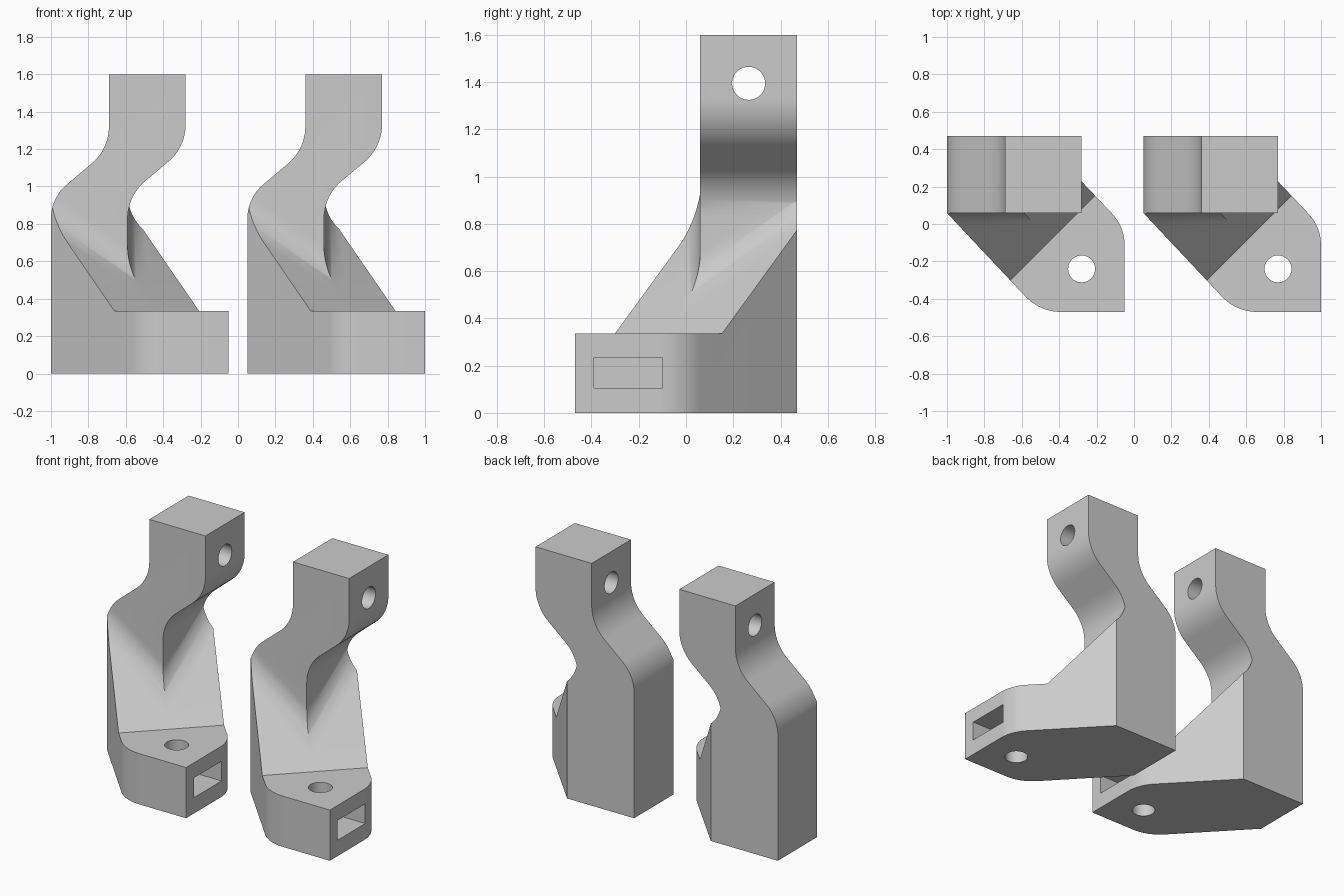
import bpy, bmesh, math
from mathutils import Vector

if "Cube" in bpy.data.objects:
    bpy.data.objects.remove(bpy.data.objects["Cube"])

grey = bpy.data.materials.new("plain grey")
grey.diffuse_color = (0.6, 0.6, 0.6, 1)
grey.use_nodes = True
grey.node_tree.nodes["Principled BSDF"].inputs["Base Color"].default_value = grey.diffuse_color


def make(name, verts, faces):
    bm = bmesh.new()
    vs = [bm.verts.new(v) for v in verts]
    for f in faces:
        bm.faces.new([vs[i] for i in f])
    bmesh.ops.recalc_face_normals(bm, faces=bm.faces)
    me = bpy.data.meshes.new(name)
    bm.to_mesh(me)
    bm.free()
    me.materials.append(grey)
    ob = bpy.data.objects.new(name, me)
    bpy.context.collection.objects.link(ob)
    return ob


def prism(name, pts, axis, lo, hi):
    """Extrude a 2D outline along an axis (pts are the other two axes in order)."""
    def place(p, h):
        c = list(p)
        c.insert("xyz".index(axis), h)
        return c
    n = len(pts)
    verts = [place(p, lo) for p in pts] + [place(p, hi) for p in pts]
    faces = [list(range(n)), list(range(n, 2 * n))]
    faces += [[i, (i + 1) % n, n + (i + 1) % n, n + i] for i in range(n)]
    return make(name, verts, faces)


def circle(cx, cy, r, n=40):
    return [(cx + r * math.cos(2 * math.pi * i / n), cy + r * math.sin(2 * math.pi * i / n)) for i in range(n)]


def arc(u, v, f):
    """Unit vector a fraction f of the way round from u to v."""
    u, v = u.normalized(), v.normalized()
    w = u.angle(v)
    return (u * math.sin((1 - f) * w) + v * math.sin(f * w)) / math.sin(w)


def rounded(path, steps=12):
    """Open path of (x, y, radius); corners with a radius become arcs."""
    out = []
    for i, (x, y, r) in enumerate(path):
        p = Vector((x, y))
        if r == 0:
            out.append((x, y))
            continue
        a = (Vector(path[i - 1][:2]) - p).normalized()
        b = (Vector(path[i + 1][:2]) - p).normalized()
        half = a.angle(b) / 2
        c = p + (a + b).normalized() * (r / math.sin(half))
        v0 = p + a * (r / math.tan(half)) - c
        v1 = p + b * (r / math.tan(half)) - c
        out += [tuple(c + r * arc(v0, v1, k / steps)) for k in range(steps + 1)]
    return out


def boolean(ob, tool, op):
    m = ob.modifiers.new("bool", "BOOLEAN")
    m.operation, m.object, m.solver = op, tool, "EXACT"
    bpy.context.view_layer.objects.active = ob
    bpy.ops.object.modifier_apply(modifier=m.name)
    bpy.data.objects.remove(tool)


# Slope that meets the two column walls through a mitred concave blend
CX, CY, CZ = -0.59, 0.06, 0.54
O = Vector((CX, CY, CZ))
N = Vector((0.5, -0.5, math.sqrt(0.5)))          # slope normal
n = Vector((0, -1, 0))                           # front wall normal
L = Vector((1, 0, -math.sqrt(0.5))).normalized()  # where wall and slope meet
W = Vector((-L.z, 0, L.x))                       # up the wall
D = N.cross(L).normalized()
if D.z > 0:
    D = -D                                       # down the slope
T = 0.11
R = T / math.tan(n.angle(N) / 2)
centre = O + T * W + R * n
rows = [O + 3 * D]
rows += [centre - R * arc(N, n, k / 12) for k in range(13)]
rows.append(O + 3 * W)
verts, faces = [], []
for p in rows:
    s = -((p.x - CX) + (p.y - CY)) / L.x
    m = p + s * L                                # point on the mitre
    a = m - 3 * L
    b = Vector((CX - (a.y - CY), CY - (a.x - CX), a.z))
    verts += [a, m, b]
for k in range(len(rows) - 1):
    i = 3 * k
    faces += [[i, i + 1, i + 4, i + 3], [i + 1, i + 2, i + 5, i + 4]]
last, q = 3 * (len(rows) - 1), len(verts)
verts.append(Vector((CX - 3, CY + 3, -6)))
for k in range(len(rows) - 1):
    faces += [[3 * k, 3 * k + 3, q], [3 * k + 2, 3 * k + 5, q]]
for i in (0, last):
    faces += [[i, i + 1, q], [i + 1, i + 2, q]]
bracket = make("left_bracket", verts, faces)

# Flat foot, then trim everything to the foot outline
boolean(bracket, prism("foot", [(-2, -1.5), (1, -1.5), (1, 1), (-2, 1)], "z", -0.5, 0.335), "UNION")
outline = rounded([(-1.3, 0.47, 0), (-0.51, 0.47, 0), (-0.05, -0.015, 0.25), (-0.05, -0.47, 0),
                   (-0.503, -0.47, 0.26), (-1.3, 0.378, 0)])
boolean(bracket, prism("outline", outline, "z", 0, 0.97), "INTERSECT")

# Bent column, whose left edge also trims the base
left = rounded([(-0.69, 1.6, 0), (-0.69, 1.2, 0.26), (-1, 0.94, 0.24), (-1, 0.4, 0)])
right = rounded([(-0.59, 0.4, 0), (-0.59, 0.95, 0.26), (-0.28, 1.21, 0.26), (-0.28, 1.6, 0)])
boolean(bracket, prism("left_trim", left[:-1] + [(-1, -1), (1, -1), (1, 1.6)], "y", -1, 1), "INTERSECT")
boolean(bracket, prism("column", left + right, "y", CY, 0.47), "UNION")

# Bolt holes and nut slot
boolean(bracket, prism("foot_hole", circle(-0.28, -0.24, 0.072), "z", -0.2, 0.45), "DIFFERENCE")
boolean(bracket, prism("column_hole", circle(0.265, 1.395, 0.07), "x", -1.2, 0.2), "DIFFERENCE")
slot = [(-0.39, 0.105), (-0.10, 0.105), (-0.10, 0.235), (-0.39, 0.235)]
boolean(bracket, prism("nut_slot", slot, "x", -0.43, 0.1), "DIFFERENCE")

# Clean up, shade, and repeat
bm = bmesh.new()
bm.from_mesh(bracket.data)
bmesh.ops.remove_doubles(bm, verts=bm.verts, dist=1e-4)
bm.to_mesh(bracket.data)
bm.free()
bpy.ops.object.select_all(action="DESELECT")
bracket.select_set(True)
bpy.context.view_layer.objects.active = bracket
bpy.ops.object.shade_smooth_by_angle(angle=math.radians(30))
twin = bracket.copy()
twin.name = "right_bracket"
twin.location.x = 1.05
bpy.context.collection.objects.link(twin)
